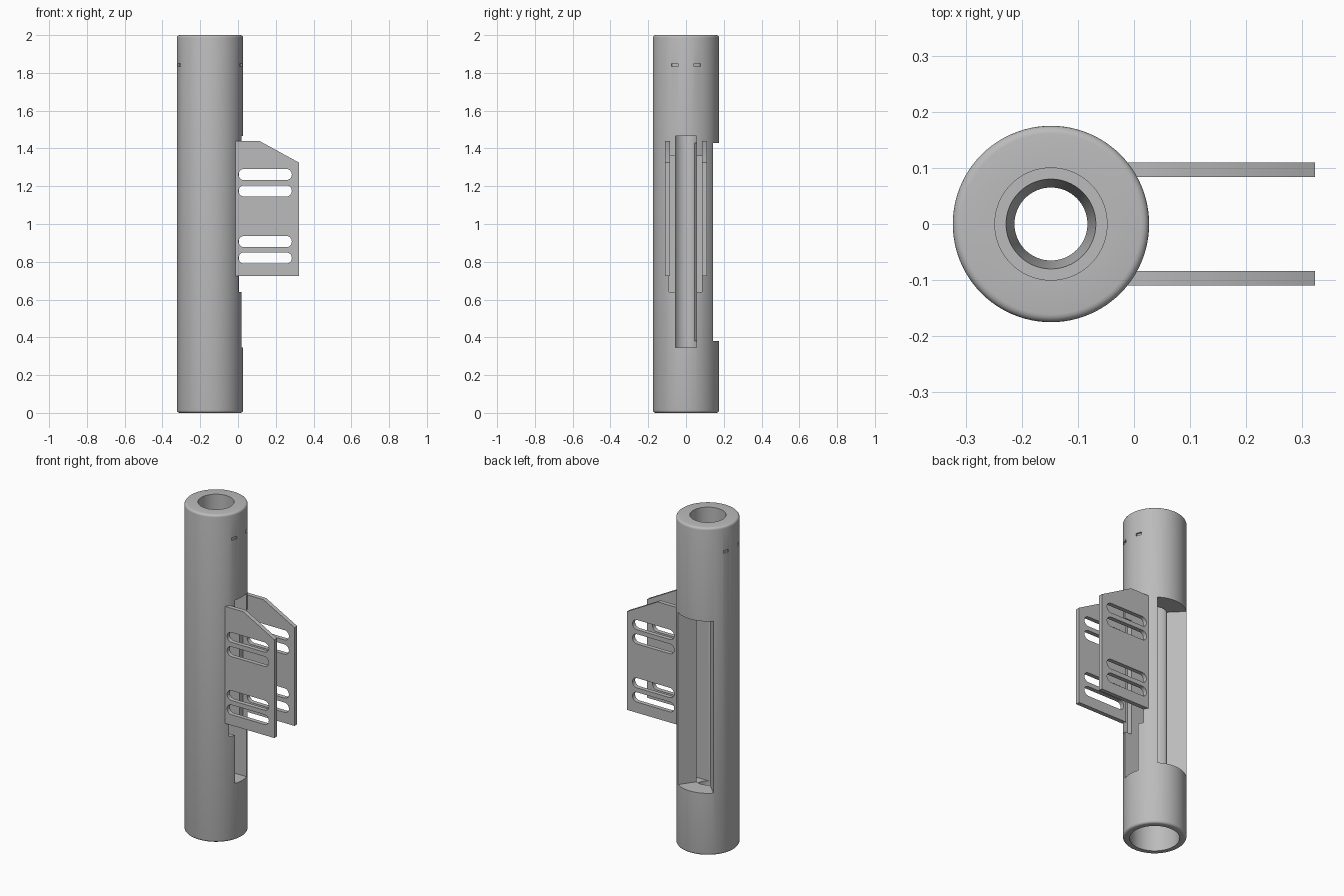
import bpy, bmesh, math
from mathutils import Matrix, Vector

cube = bpy.data.objects.get("Cube")
if cube:
    bpy.data.objects.remove(cube, do_unlink=True)

CX = -0.148      # tube axis
R = 0.175        # tube radius
BORE = 0.065

grey = bpy.data.materials.new("plain grey")
grey.use_nodes = True
grey.diffuse_color = (0.5, 0.5, 0.5, 1)
grey.node_tree.nodes["Principled BSDF"].inputs["Base Color"].default_value = (0.5, 0.5, 0.5, 1)


def finish(bm, name):
    bmesh.ops.recalc_face_normals(bm, faces=bm.faces)
    mesh = bpy.data.meshes.new(name)
    bm.to_mesh(mesh)
    bm.free()
    mesh.materials.append(grey)
    ob = bpy.data.objects.new(name, mesh)
    bpy.context.collection.objects.link(ob)
    return ob


def prism(name, pts, low, high, axis="Z"):
    """Extrude a 2D outline along Z, or an (x, z) outline along Y."""
    bm = bmesh.new()
    place = (lambda a, b, h: (a, b, h)) if axis == "Z" else (lambda a, b, h: (a, h, b))
    face = bm.faces.new([bm.verts.new(place(a, b, low)) for a, b in pts])
    ext = bmesh.ops.extrude_face_region(bm, geom=[face])
    verts = [v for v in ext["geom"] if isinstance(v, bmesh.types.BMVert)]
    bmesh.ops.translate(bm, verts=verts, vec=Vector(place(0, 0, high - low)))
    return finish(bm, name)


def box(name, x, y, z):
    return prism(name, [(x[0], y[0]), (x[1], y[0]), (x[1], y[1]), (x[0], y[1])], *z)


def lathe(name, profile, steps=96):
    """Revolve a closed (radius, z) outline around the tube axis."""
    bm = bmesh.new()
    rings = []
    for i in range(steps):
        a = math.tau * i / steps
        rings.append([bm.verts.new((CX + r * math.cos(a), r * math.sin(a), z)) for r, z in profile])
    n = len(profile)
    for i in range(steps):
        p, q = rings[i], rings[(i + 1) % steps]
        for j in range(n):
            k = (j + 1) % n
            bm.faces.new((p[j], q[j], q[k], p[k]))
    return finish(bm, name)


def carve(target, cutters):
    for c in cutters:
        c.hide_render = True
        mod = target.modifiers.new("cut", "BOOLEAN")
        mod.operation = "DIFFERENCE"
        mod.solver = "EXACT"
        mod.object = c
    bpy.context.view_layer.update()
    graph = bpy.context.evaluated_depsgraph_get()
    mesh = bpy.data.meshes.new_from_object(target.evaluated_get(graph))
    target.modifiers.clear()
    target.data = mesh
    for c in cutters:
        bpy.data.objects.remove(c, do_unlink=True)


def smooth(ob):
    bpy.ops.object.select_all(action="DESELECT")
    ob.select_set(True)
    bpy.context.view_layer.objects.active = ob
    bpy.ops.object.shade_smooth_by_angle(angle=math.radians(30))


# Tube body: rounded rims, wide lower socket, stepped upper bore
E = 0.014
rim = [(E * math.sin(t), E * math.cos(t)) for t in (i * math.pi / 8 for i in range(5))]
outer = [(R - E + a, E - b) for a, b in rim] + [(R - E + a, 2 - E + b) for a, b in reversed(rim)]
inner = [(0.1, 2), (0.1, 1.7), (0.08, 1.7), (BORE, 1.6), (BORE, 0.29), (0.137, 0.22), (0.137, 0)]
tube = lathe("tube_body", outer + inner)

# Openings: wedge window at the back, side slot, bracket recess
angles = [math.radians(d) for d in (55, 75, 95, 115, 135)]
wedge = [(CX, 0)] + [(CX + 0.3 * math.cos(a), 0.3 * math.sin(a)) for a in angles]
cutters = [
    prism("window_cutter", wedge, 0.38, 1.43),
    box("slot_cutter", (CX, 0.1), (-0.055, 0.055), (0.345, 1.465)),
    box("recess_cutter", (CX + 0.12, 0.1), (-0.09, 0.086), (0.64, 1.36)),
]

# Short engraved dashes near the top
for deg in (-20, 20, 160, 200):
    dash = box("dash_cutter", (R - 0.01, R + 0.02), (-0.018, 0.018), (1.835, 1.851))
    dash.data.transform(Matrix.Translation((CX, 0, 0)) @ Matrix.Rotation(math.radians(deg), 4, "Z"))
    cutters.append(dash)
carve(tube, cutters)
smooth(tube)


def stadium(x0, x1, z, r):
    pts = []
    for cx, start in ((x1 - r, -90), (x0 + r, 90)):
        for i in range(13):
            a = math.radians(start + i * 15)
            pts.append((cx + r * math.cos(a), z + r * math.sin(a)))
    return pts


# Pair of side plates with four long adjustment slots each
outline = [(-0.013, 0.725), (0.323, 0.725), (0.323, 1.325), (0.113, 1.44), (-0.013, 1.44)]
for name, low in (("front_plate", -0.11), ("back_plate", 0.084)):
    plate = prism(name, outline, low, low + 0.026, "Y")
    carve(plate, [prism("hole_cutter", stadium(0.003, 0.285, z, 0.03), low - 0.05, low + 0.08, "Y")
                  for z in (0.82, 0.907, 1.175, 1.262)])
    smooth(plate)
